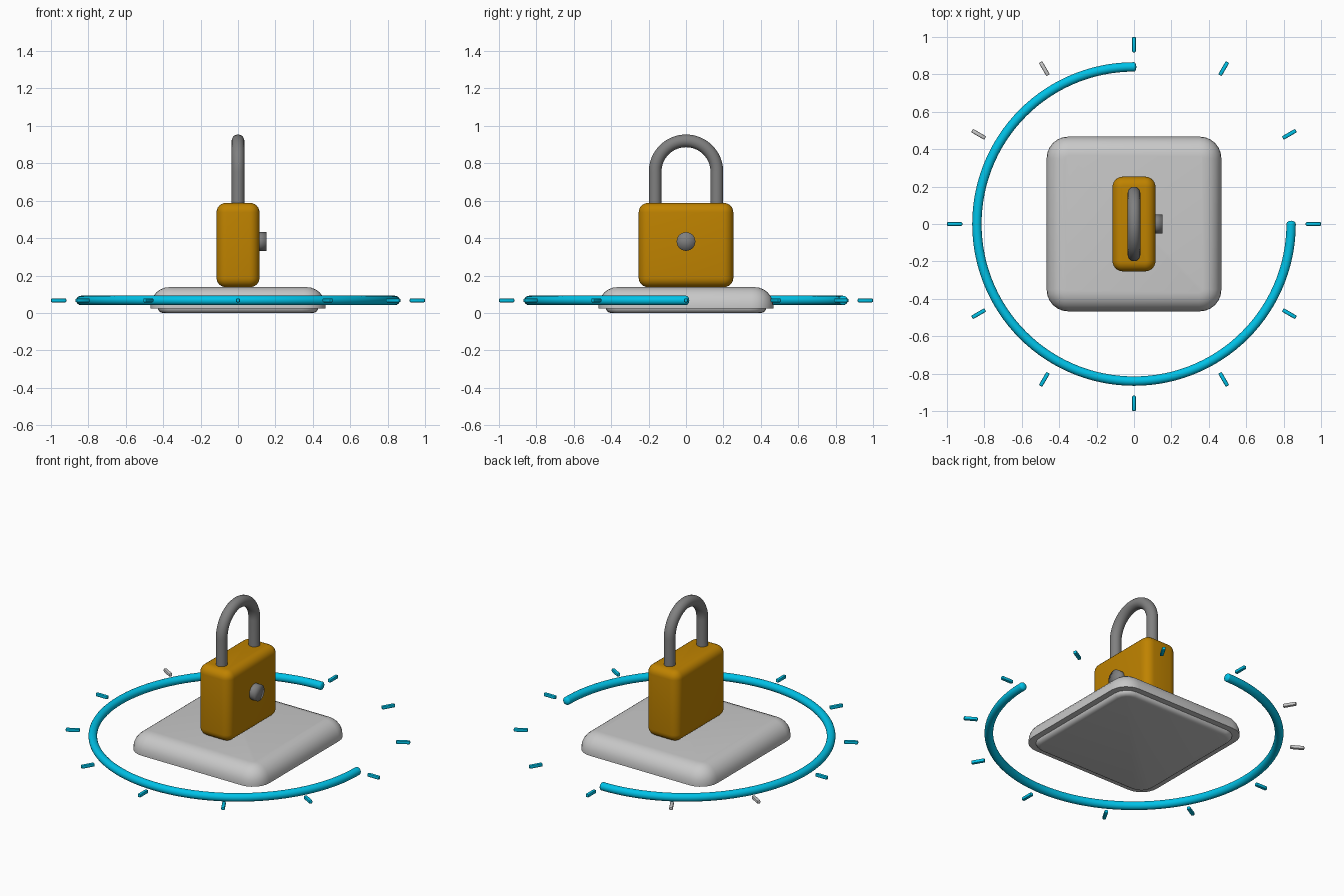
import bpy, bmesh, math
from mathutils import Vector, Matrix

if "Cube" in bpy.data.objects:
    bpy.data.objects.remove(bpy.data.objects["Cube"])


def material(name, rgb):
    m = bpy.data.materials.new(name)
    m.diffuse_color = (*rgb, 1)
    m.use_nodes = True
    m.node_tree.nodes["Principled BSDF"].inputs["Base Color"].default_value = m.diffuse_color
    return m


LIGHT = material("light grey", (0.58, 0.58, 0.58))
STEEL = material("steel grey", (0.215, 0.215, 0.215))
GOLD = material("gold", (0.52, 0.225, 0.0))
CYAN = material("cyan", (0.0, 0.62, 0.92))


def finish(bm, name, mat, angle=40):
    bmesh.ops.recalc_face_normals(bm, faces=bm.faces)
    me = bpy.data.meshes.new(name)
    bm.to_mesh(me)
    bm.free()
    ob = bpy.data.objects.new(name, me)
    bpy.context.collection.objects.link(ob)
    me.materials.append(mat)
    bpy.ops.object.select_all(action='DESELECT')
    ob.select_set(True)
    bpy.context.view_layer.objects.active = ob
    bpy.ops.object.shade_smooth_by_angle(angle=math.radians(angle))
    return ob


def box(sx, sy, z0, z1, corner, edge, segs=6):
    """Box with rounded upright corners, then rounded top and bottom rims."""
    bm = bmesh.new()
    bmesh.ops.create_cube(bm, size=1, matrix=Matrix.Translation((0, 0, (z0 + z1) / 2))
                          @ Matrix.Diagonal((sx, sy, z1 - z0, 1)))
    upright = [e for e in bm.edges if abs(e.verts[0].co.z - e.verts[1].co.z) > 1e-4]
    bmesh.ops.bevel(bm, geom=upright, offset=corner, segments=segs, profile=0.5, affect='EDGES')
    rims = [e for e in bm.edges if abs(e.verts[0].co.z - e.verts[1].co.z) < 1e-4]
    bmesh.ops.bevel(bm, geom=rims, offset=edge, segments=segs, profile=0.5, affect='EDGES')
    return bm


def tube(points, normal, radius, sides=20):
    """Capped round tube along a planar path."""
    bm = bmesh.new()
    rings = []
    for i, p in enumerate(points):
        t = (points[min(i + 1, len(points) - 1)] - points[max(i - 1, 0)]).normalized()
        b = t.cross(normal)
        ring = []
        for k in range(sides):
            a = 2 * math.pi * k / sides
            ring.append(bm.verts.new(p + radius * (math.cos(a) * normal + math.sin(a) * b)))
        rings.append(ring)
    for r, s in zip(rings, rings[1:]):
        for k in range(sides):
            j = (k + 1) % sides
            bm.faces.new((r[k], r[j], s[j], s[k]))
    bm.faces.new(rings[0])
    bm.faces.new(rings[-1])
    return bm


# Pedestal: rounded slab with its underside sliced flat
bm = box(0.934, 0.934, -0.1, 0.138, 0.115, 0.1)
cut = bmesh.ops.bisect_plane(bm, geom=bm.verts[:] + bm.edges[:] + bm.faces[:],
                             plane_co=(0, 0, 0.025), plane_no=(0, 0, 1), clear_inner=True)
bmesh.ops.contextual_create(bm, geom=[e for e in cut["geom_cut"] if isinstance(e, bmesh.types.BMEdge)])
finish(bm, "pedestal", LIGHT)

# Foot plate under the pedestal
finish(box(0.86, 0.86, 0.0, 0.064, 0.09, 0.03, 4), "foot_plate", LIGHT)

# Padlock body
finish(box(0.23, 0.506, 0.138, 0.588, 0.055, 0.05), "lock_body", GOLD)

# Shackle: two legs and a half-circle arch
arch = [Vector((0, 0.165 * math.cos(math.pi * i / 32), 0.755 + 0.165 * math.sin(math.pi * i / 32)))
        for i in range(33)]
path = [Vector((0, 0.165, 0.55))] + arch + [Vector((0, -0.165, 0.55))]
finish(tube(path, Vector((1, 0, 0)), 0.034), "shackle", STEEL)

# Round lock plug on the right face
bm = bmesh.new()
bmesh.ops.create_cone(bm, cap_ends=True, segments=28, radius1=0.05, radius2=0.05, depth=0.06,
                      matrix=Matrix.Translation((0.122, 0, 0.382)) @ Matrix.Rotation(math.pi / 2, 4, 'Y'))
bmesh.ops.triangulate(bm, faces=[f for f in bm.faces if len(f.verts) > 4])
bmesh.ops.dissolve_limit(bm, angle_limit=0.01, verts=bm.verts[:], edges=bm.edges[:])
# fan the outer cap so the smooth shading reads as a dome
bmesh.ops.poke(bm, faces=[f for f in bm.faces if len(f.verts) > 4])
finish(bm, "lock_plug", STEEL, 180)

# Three-quarter progress ring with rounded ends
R, Z = 0.84, 0.067
arc = [Vector((R * math.cos(a), R * math.sin(a), Z))
       for a in (math.radians(90 + 270 * i / 90) for i in range(91))]
finish(tube(arc, Vector((0, 0, 1)), 0.025), "progress_ring", CYAN)
for loc, scale in (((0, R, Z), (0.5, 1, 1)), ((R, 0, Z), (1, 0.7, 1))):
    bm = bmesh.new()
    bmesh.ops.create_uvsphere(bm, u_segments=20, v_segments=10, radius=0.025,
                              matrix=Matrix.Translation(loc) @ Matrix.Diagonal((*scale, 1)))
    finish(bm, "ring_end", CYAN, 60)

# Twelve dial ticks, two of them unlit
for i in range(12):
    bm = bmesh.new()
    bmesh.ops.create_cube(bm, size=1, matrix=Matrix.Rotation(math.radians(30 * i), 4, 'Z')
                          @ Matrix.Translation((0.959, 0, Z)) @ Matrix.Diagonal((0.082, 0.021, 0.021, 1)))
    bmesh.ops.bevel(bm, geom=bm.edges[:], offset=0.006, segments=2, profile=0.5, affect='EDGES')
    finish(bm, "dial_tick", LIGHT if i in (4, 5) else CYAN)
